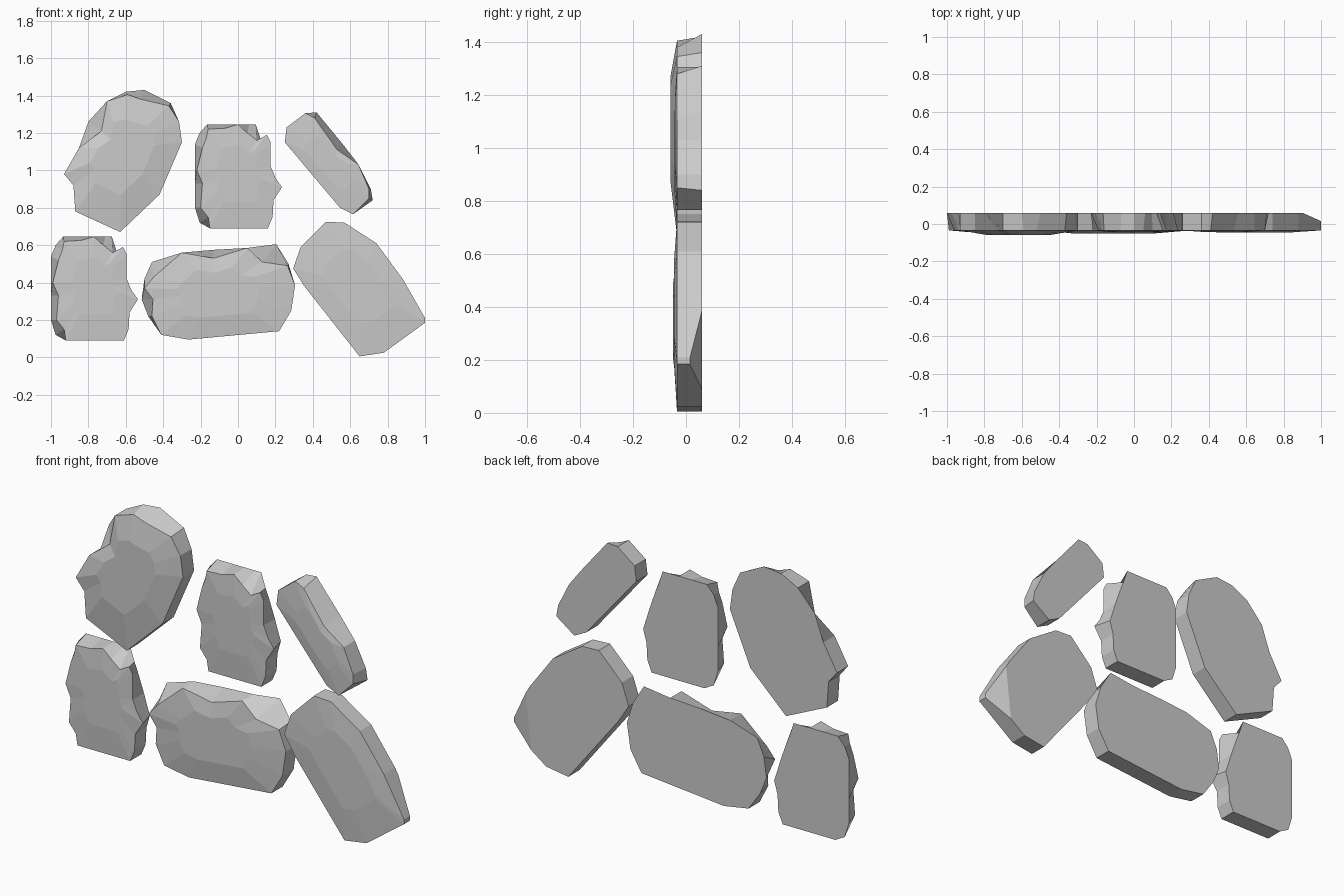
import bpy, bmesh
from mathutils import Vector

BACK, RIM = 0.06, -0.034


def stone(name, outline, crown, offset=(0, 0), cut=None):
    """Flat-backed stone. Outline points are (x, z), or (front x, z, back x, z)
    where the rim is chipped; the face rises to a plateau at y = crown."""
    bm = bmesh.new()
    front = [Vector((p[0], RIM, p[1])) for p in outline]
    back = [Vector((p[-2], BACK, p[-1])) for p in outline]
    mid = sum(front, Vector()) / len(front)
    plateau = [mid + (v - mid) * 0.55 for v in front]
    for v in plateau:
        v.y = crown
    rings = [[bm.verts.new(v) for v in ring] for ring in (back, front, plateau)]
    n = len(outline)
    for a, b in zip(rings, rings[1:]):
        for i in range(n):
            j = (i + 1) % n
            bm.faces.new((a[i], a[j], b[j], b[i]))
    bm.faces.new(rings[0])
    bm.faces.new(rings[-1])
    # Optional plane cut through three points, to break off a corner
    if cut:
        p, q, r = (Vector(c) for c in cut)
        normal = (q - p).cross(r - p)
        if normal.dot(mid - p) > 0:
            normal.negate()
        bmesh.ops.bisect_plane(bm, geom=bm.verts[:] + bm.edges[:] + bm.faces[:],
                               plane_co=p, plane_no=normal, clear_outer=True)
        bmesh.ops.holes_fill(bm, edges=[e for e in bm.edges if e.is_boundary])
    bmesh.ops.recalc_face_normals(bm, faces=bm.faces)
    mesh = bpy.data.meshes.new(name)
    bm.to_mesh(mesh)
    bm.free()
    obj = bpy.data.objects.new(name, mesh)
    obj.location = (offset[0], 0, offset[1])
    bpy.context.collection.objects.link(obj)
    return obj


# Large upper left stone
stone("large_stone", [
    (-.59, 1.405, -.60, 1.42), (-.52, 1.38, -.50, 1.43), (-.37, 1.345, -.36, 1.36),
    (-.315, 1.26), (-.30, 1.15), (-.42, .87), (-.63, .67), (-.87, .78),
    (-.88, .92), (-.93, .98), (-.85, 1.12), (-.73, 1.21, -.80, 1.26),
    (-.70, 1.37)], -.058)

# Chipped upright stone, used twice
chipped = [
    (-.16, 1.22, -.165, 1.245), (-.07, 1.225, -.07, 1.245), (0, 1.245),
    (.05, 1.20, .06, 1.245), (.10, 1.16, .095, 1.245), (.155, 1.19, .12, 1.17),
    (.175, 1.15, .14, 1.12), (.175, 1.02), (.20, .96, .19, .97),
    (.235, .91, .21, .91), (.19, .84), (.185, .75), (.16, .69),
    (-.15, .69), (-.16, .75, -.205, .72), (-.20, .80, -.23, .80),
    (-.19, .93, -.23, .93), (-.22, 1.0, -.23, 1.0), (-.19, 1.12, -.23, 1.14),
    (-.17, 1.17, -.205, 1.2)]
stone("chipped_stone_upper", chipped, -.043)
stone("chipped_stone_lower", chipped, -.043, (-.77, -.6))

# Slim leaning stone
stone("slim_stone", [
    (.36, 1.305), (.41, 1.28, .42, 1.31), (.53, 1.11, .56, 1.14),
    (.645, 1.03), (.70, .90, .71, .90), (.70, .85, .72, .84), (.615, .765),
    (.545, .80), (.25, 1.15), (.26, 1.23)], -.042)

# Wide lower stone with a chipped top edge
stone("wide_stone", [
    (-.30, .56), (-.13, .53, -.13, .575), (.05, .585), (.13, .51, .205, .605),
    (.265, .49, .27, .50), (.305, .385), (.285, .25), (.22, .14),
    (-.265, .095), (-.41, .12), (-.46, .22, -.48, .22), (-.455, .31, -.515, .31),
    (-.50, .37, -.50, .42), (-.45, .43, -.46, .51)], -.05)

# Lower right stone with its rear corner broken off
stone("corner_stone", [
    (.47, .725), (.57, .72), (.74, .61), (.88, .42), (1, .21), (1, .185),
    (.78, .025), (.65, .005), (.355, .38), (.295, .475), (.335, .59)], -.045,
    cut=[(1, .015, .2), (.9, .06, .38), (.87, .06, .10)])
